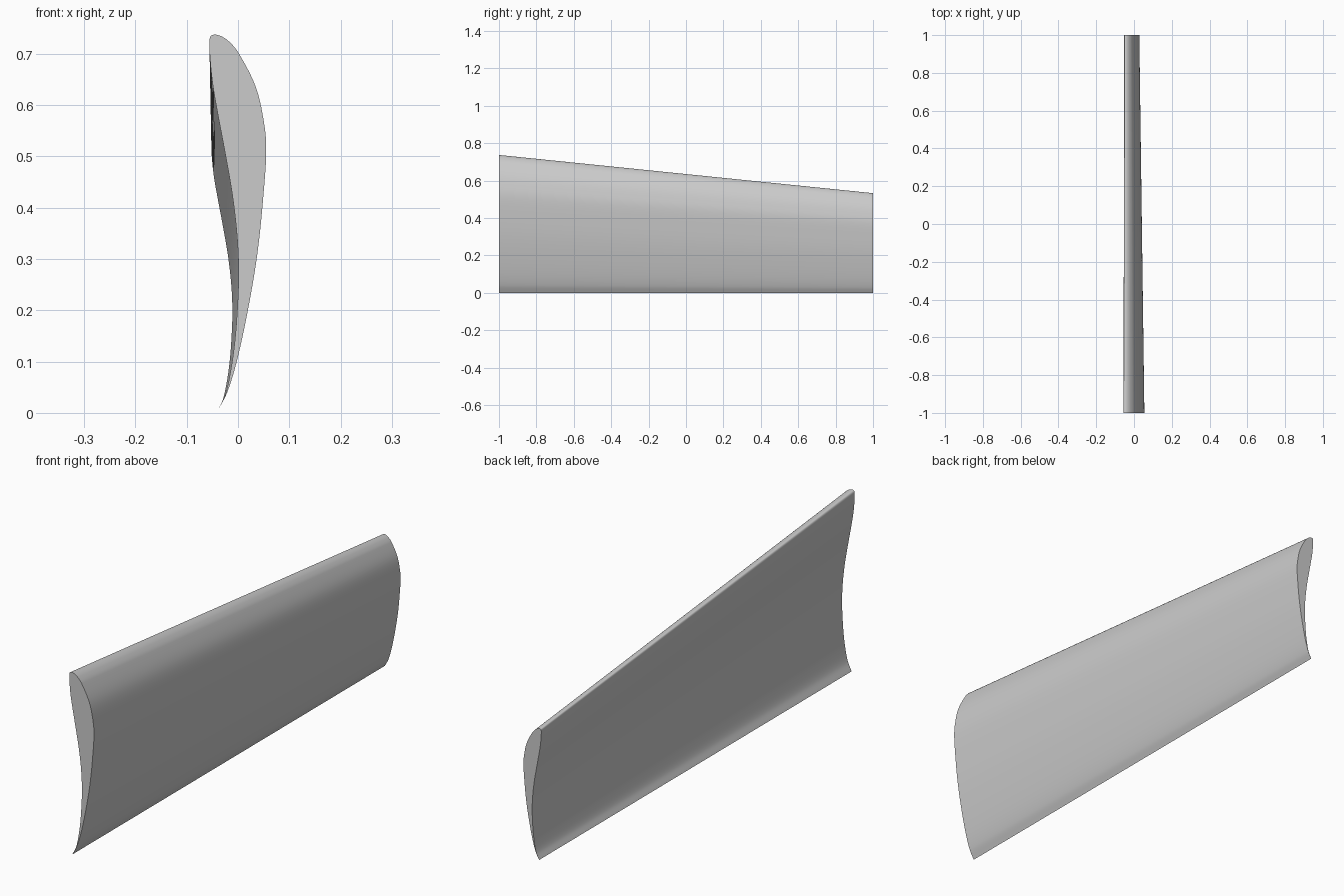
import bpy
import bmesh
import math
from mathutils import Vector
from mathutils.geometry import interpolate_bezier

cube = bpy.data.objects.get("Cube")
if cube:
    bpy.data.objects.remove(cube, do_unlink=True)

# Root section, running from the trailing edge up the convex side,
# round the leading edge and down the concave side
TRAILING = Vector((-0.042, 0.0))
CONVEX = [(-0.021, 0.04), (0, 0.11), (0.023, 0.22), (0.039, 0.32),
          (0.05, 0.43), (0.055, 0.51), (0.0515, 0.56), (0.035, 0.634), (0, 0.703)]
NOSE = [(-0.018, 0.724), (-0.033, 0.734), (-0.046, 0.737),
        (-0.053, 0.734), (-0.0555, 0.725)]
CONCAVE = [(-0.0545, 0.69), (-0.049, 0.638), (-0.039, 0.58), (-0.024, 0.5),
           (-0.011, 0.424), (-0.002, 0.345), (0.001, 0.275), (-0.001, 0.21),
           (-0.006, 0.142), (-0.014, 0.084), (-0.025, 0.035)]
TIP_SCALE = 0.723
STEPS = 6


def smooth_outline(points):
    """Closed outline through the points, with a sharp corner at the first."""
    path = [points[0]] + points + [points[0], points[0]]
    outline = []
    for a, b, c, d in zip(path, path[1:], path[2:], path[3:]):
        # Chord-weighted tangents keep the tight nose free of overshoot
        ab, bc, cd = (max((q - p).length, 1e-6) for p, q in ((a, b), (b, c), (c, d)))
        tan_b = (c - a) / (ab + bc) * bc / 3
        tan_c = (d - b) / (bc + cd) * bc / 3
        curve = interpolate_bezier(b, b + tan_b, c - tan_c, c, STEPS + 1)
        outline += [Vector(p[:2]) for p in curve[:-1]]
    return outline


section = smooth_outline([TRAILING] + [Vector(p) for p in CONVEX + NOSE + CONCAVE])

# Skin between the root and the smaller tip, tapering toward the trailing edge
bm = bmesh.new()
rings = []
for y, scale in ((-1, 1), (1, TIP_SCALE)):
    ring = []
    for p in section:
        q = TRAILING + (p - TRAILING) * scale
        ring.append(bm.verts.new((q.x, y, q.y)))
    rings.append(ring)
root, tip = rings
for i in range(len(section)):
    j = (i + 1) % len(section)
    bm.faces.new((root[i], root[j], tip[j], tip[i]))

# Flat end caps
bm.faces.new(root)
bm.faces.new(tip)
bmesh.ops.recalc_face_normals(bm, faces=bm.faces)

mesh = bpy.data.meshes.new("wing_panel")
bm.to_mesh(mesh)
bm.free()
wing = bpy.data.objects.new("wing_panel", mesh)
bpy.context.collection.objects.link(wing)

# Plain grey finish
grey = bpy.data.materials.new("light_grey")
grey.use_nodes = True
colour = (0.6, 0.6, 0.6, 1)
grey.diffuse_color = colour
grey.node_tree.nodes["Principled BSDF"].inputs["Base Color"].default_value = colour
mesh.materials.append(grey)

bpy.context.view_layer.objects.active = wing
wing.select_set(True)
bpy.ops.object.shade_smooth_by_angle(angle=math.radians(35))
